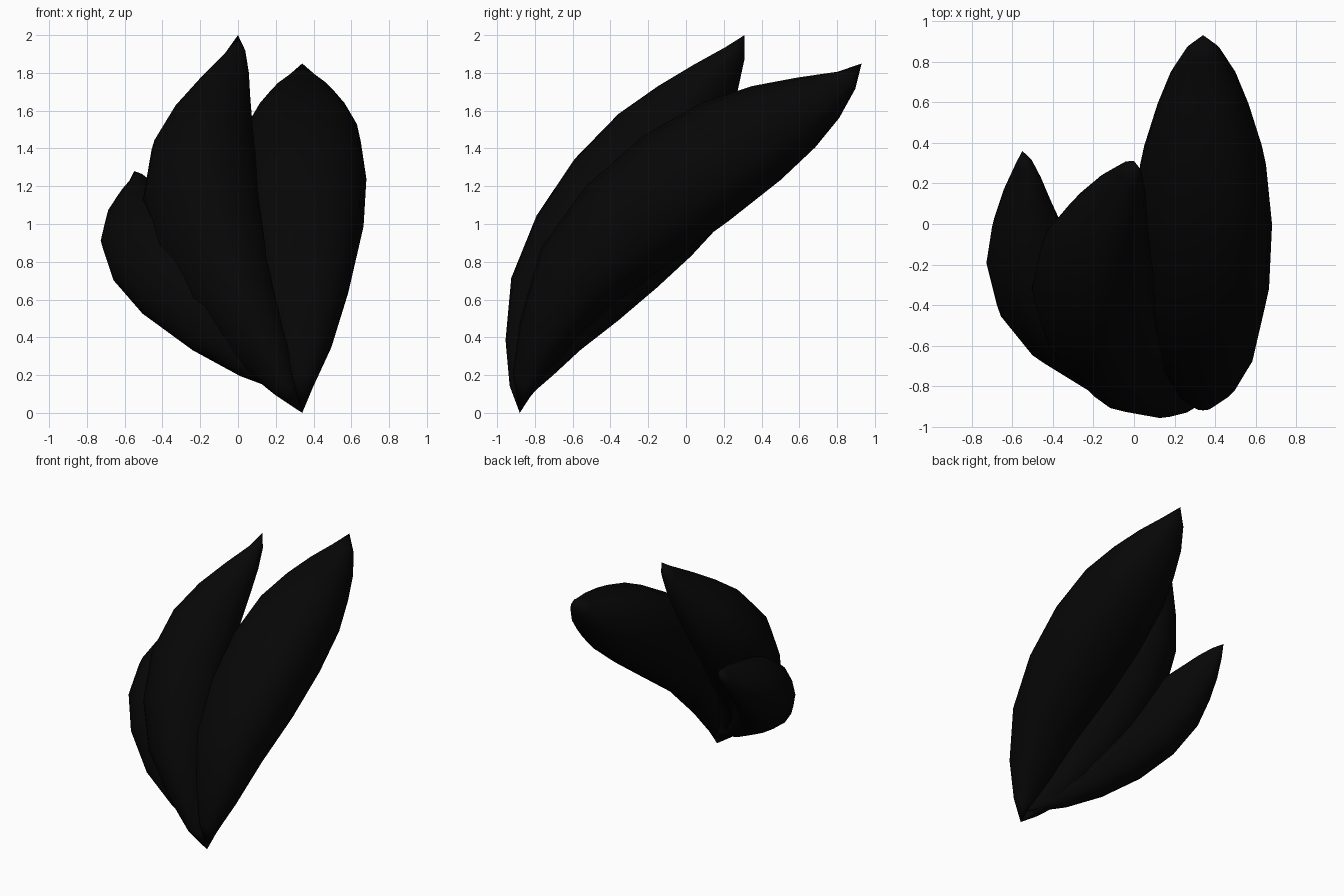
import bpy
import bmesh
import math
from mathutils import Vector

cube = bpy.data.objects.get("Cube")
if cube:
    bpy.data.objects.remove(cube, do_unlink=True)

mat = bpy.data.materials.new("near_black")
mat.use_nodes = True
colour = (0.002, 0.002, 0.002, 1)
mat.diffuse_color = colour
mat.node_tree.nodes["Principled BSDF"].inputs["Base Color"].default_value = colour

# Petal stations: distance along chord, inner side, outer side, half width
LENGTH = 2.59
STATIONS = [(.12, .03, .17, .06), (.35, .06, .34, .165), (.7, .06, .53, .26),
            (1.1, -.01, .59, .325), (1.5, -.08, .56, .34), (1.85, -.125, .46, .31),
            (2.1, -.135, .33, .24), (2.3, -.117, .19, .17), (2.47, -.07, .06, .085)]
SIDES = 16


def squared(value):
    """Push a sine or cosine outwards for a slightly boxy cross-section."""
    return math.copysign(abs(value) ** 0.85, value)


def petal(name, base, tip, bulge, sway=(0, 0, 0), taper=0):
    """Closed pointed pod, bowed towards bulge and swaying aside near its tip."""
    base, tip = Vector(base), Vector(tip)
    chord = tip - base
    scale = chord.length / LENGTH
    axis = chord.normalized()
    out = Vector(bulge)
    out = (out - axis * out.dot(axis)).normalized()
    side = axis.cross(out)

    bm = bmesh.new()
    rings = []
    for u, lo, hi, half in STATIONS:
        t = u / LENGTH
        centre = base + axis * u * scale + out * (lo + hi) / 2 * scale
        centre += Vector(sway) * math.sin(math.pi * t ** 1.5)
        size = scale * (1 - taper * t ** 4)
        ring = []
        for i in range(SIDES):
            a = math.tau * i / SIDES
            offset = out * squared(math.cos(a)) * (hi - lo) / 2
            offset += side * squared(math.sin(a)) * half
            ring.append(bm.verts.new(centre + offset * size))
        rings.append(ring)
    ends = [bm.verts.new(base), bm.verts.new(tip)]
    for i in range(SIDES):
        j = (i + 1) % SIDES
        for a, b in zip(rings, rings[1:]):
            bm.faces.new((a[i], a[j], b[j], b[i]))
        bm.faces.new((ends[0], rings[0][j], rings[0][i]))
        bm.faces.new((ends[1], rings[-1][i], rings[-1][j]))
    bmesh.ops.recalc_face_normals(bm, faces=bm.faces[:])

    mesh = bpy.data.meshes.new(name)
    bm.to_mesh(mesh)
    bm.free()
    mesh.materials.append(mat)
    obj = bpy.data.objects.new(name, mesh)
    bpy.context.collection.objects.link(obj)
    bpy.ops.object.select_all(action='DESELECT')
    obj.select_set(True)
    bpy.context.view_layer.objects.active = obj
    bpy.ops.object.shade_smooth_by_angle(angle=math.radians(50))


# Three petals fanning out from one stem point
petal("left_petal", (.34, -.88, 0), (.34, .93, 1.85), (0, -1, 1))
petal("middle_petal", (.34, -.88, 0), (0, .31, 2), (-.75, -.6, .23),
      sway=(-.18, 0, -.02), taper=.2)
petal("right_petal", (.32, -.83, .08), (-.55, .36, 1.28), (-.6, -.7, .25),
      sway=(-.16, -.06, .02), taper=.2)
